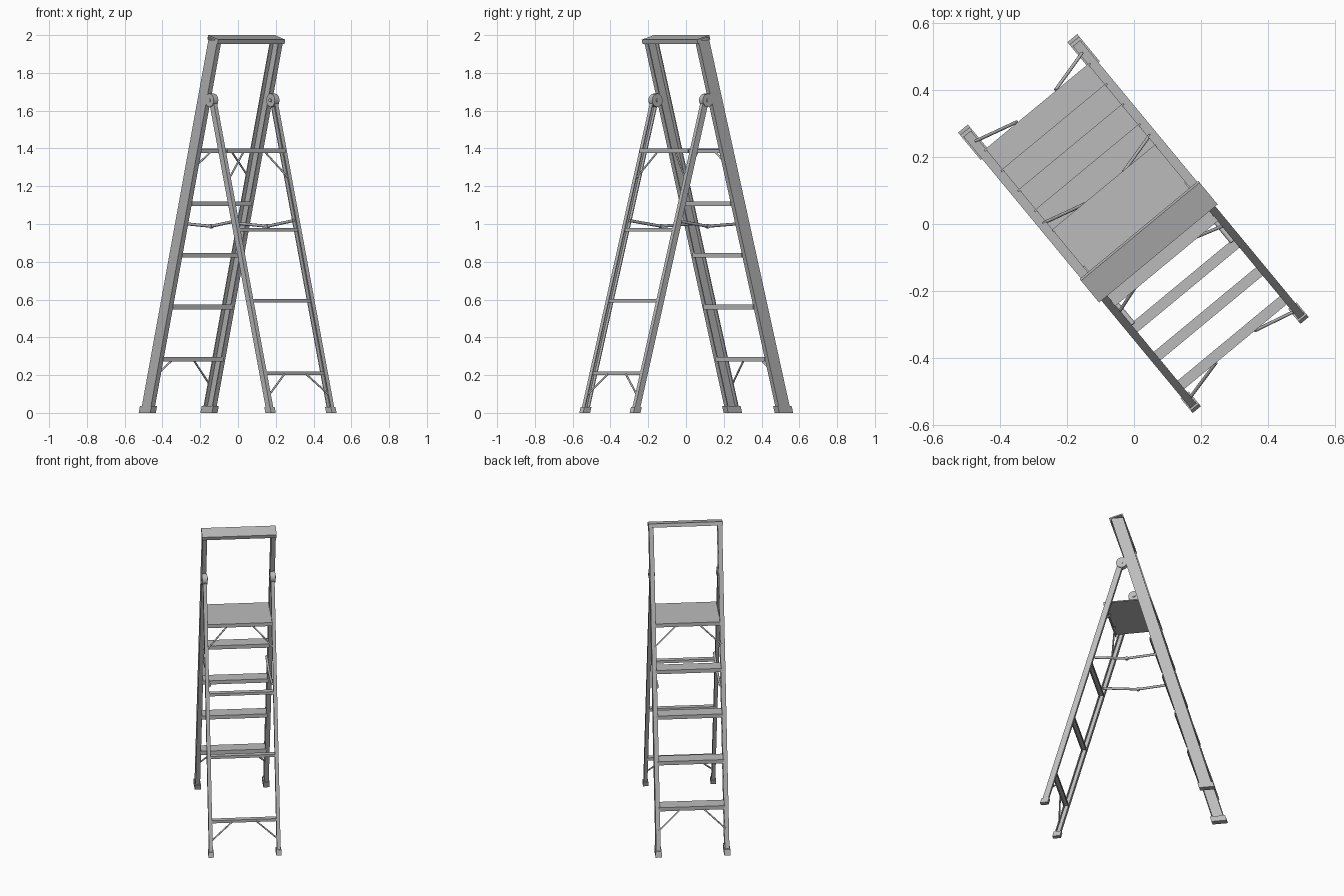
import bpy, bmesh, math
from mathutils import Vector, Matrix

cube = bpy.data.objects.get("Cube")
if cube:
    bpy.data.objects.remove(cube, do_unlink=True)

# One metal colour for everything
metal = bpy.data.materials.new("aluminium_grey")
metal.use_nodes = True
grey = (0.5, 0.5, 0.5, 1)
metal.diffuse_color = grey
metal.node_tree.nodes["Principled BSDF"].inputs["Base Color"].default_value = grey

# Local frame: x runs from climbing side to support side, y across the width
TURN = Matrix.Rotation(math.radians(-50.4), 4, 'Z')


def finish(name, bm, mirror=False, smooth=False):
    bmesh.ops.recalc_face_normals(bm, faces=bm.faces)
    mesh = bpy.data.meshes.new(name)
    bm.to_mesh(mesh)
    bm.free()
    mesh.materials.append(metal)
    ob = bpy.data.objects.new(name, mesh)
    bpy.context.collection.objects.link(ob)
    ob.matrix_world = TURN
    if mirror:
        mod = ob.modifiers.new("both_sides", 'MIRROR')
        mod.use_axis = (False, True, False)
    if smooth:
        for face in mesh.polygons:
            face.use_smooth = len(face.vertices) == 4
    return ob


def loft(name, ring_a, ring_b, mirror=False):
    """Solid between two matching outlines."""
    bm = bmesh.new()
    a = [bm.verts.new(p) for p in ring_a]
    b = [bm.verts.new(p) for p in ring_b]
    bm.faces.new(a)
    bm.faces.new(b)
    for i in range(len(a)):
        j = (i + 1) % len(a)
        bm.faces.new((a[i], a[j], b[j], b[i]))
    return finish(name, bm, mirror)


def channel(half, low, high, wall):
    """C outline: web on the high side, flanges reaching to low."""
    inner = half - wall
    return [(-half, low), (-half, high), (half, high), (half, low),
            (inner, low), (inner, high - wall), (-inner, high - wall), (-inner, low)]


def rect(half, low, high):
    return [(-half, low), (-half, high), (half, high), (half, low)]


def upright(name, outline, line, z0, z1):
    """Pair of leaning members with a horizontal cross-section."""
    ring = lambda z: [(line(z) + x, y, z) for x, y in outline]
    return loft(name, ring(z0), ring(z1), mirror=True)


def crossbar(name, outline, x, z, reach=0.205):
    """Member across the width with an x-z cross-section."""
    ring = lambda y: [(x + px, y, z + pz) for px, pz in outline]
    return loft(name, ring(-reach), ring(reach))


def rod(name, a, b, radius, sides=8, mirror=True):
    a, b = Vector(a), Vector(b)
    d = b - a
    place = Matrix.Translation((a + b) / 2) @ d.to_track_quat('Z', 'Y').to_matrix().to_4x4()
    bm = bmesh.new()
    bmesh.ops.create_cone(bm, cap_ends=True, segments=sides, radius1=radius,
                          radius2=radius, depth=d.length, matrix=place)
    return finish(name, bm, mirror, smooth=True)


def rail_x(z):
    return -0.4975 + 0.285 * z


def leg_x(z):
    return 0.523 - 0.29 * z


# Main rails and support legs, channels open toward the inside
upright("climbing_rails", channel(0.038, 0.198, 0.226, 0.006), rail_x, 0.005, 1.974)
upright("support_legs", channel(0.018, 0.198, 0.221, 0.005), leg_x, 0.005, 1.67)

# Feet
upright("rail_feet", rect(0.048, 0.193, 0.231), rail_x, 0, 0.036)
upright("leg_feet", rect(0.024, 0.193, 0.225), leg_x, 0, 0.032)

# Top cap, square to the rails
lean = Matrix.Rotation(math.atan(0.285), 3, 'Y')
cap_ring = lambda y: [lean @ Vector((x, 0, z)) + Vector((0.072, y, 1.988))
                      for x, z in channel(0.044, -0.024, 0, 0.008)]
loft("top_cap", cap_ring(-0.23), cap_ring(0.23))

# Treads and platform
for n, z in enumerate((0.297, 0.573, 0.847, 1.12)):
    crossbar(f"tread_{n + 1}", channel(0.043, -0.025, 0, 0.005), rail_x(z), z)
crossbar("platform", channel(0.148, -0.024, 0, 0.007), 0.005, 1.4, 0.2)

# Rungs on the support side
for n, z in enumerate((0.218, 0.603, 0.978)):
    crossbar(f"support_rung_{n + 1}", channel(0.016, -0.018, 0, 0.004), leg_x(z), z)

# Diagonal braces under the lowest bars and the platform
for name, line, edge, z, drop in (
        ("tread_brace", rail_x, -0.04, 0.278, 0.12),
        ("rung_brace", leg_x, 0.012, 0.205, 0.11),
        ("platform_front_brace", rail_x, -0.036, 1.38, 0.12),
        ("platform_back_brace", leg_x, 0.012, 1.38, 0.14)):
    rod(name, (line(z) + edge, 0.075, z), (line(z - drop) + edge, 0.206, z - drop), 0.005)

# Folding spreaders, slightly sagging at the middle hinge
hinge = (0.01, 0.193, 0.988)
rod("spreader_front", (rail_x(1.0), 0.193, 1.002), hinge, 0.008)
rod("spreader_back", hinge, (leg_x(1.015), 0.193, 1.018), 0.008)
rod("spreader_hinge", (0.01, 0.184, 0.988), (0.01, 0.202, 0.988), 0.011, 12)

# Pivot brackets joining legs to rails
rod("pivot_bracket", (0.036, 0.194, 1.655), (0.036, 0.226, 1.655), 0.035, 20)
rod("pivot_bolt", (0.036, 0.188, 1.655), (0.036, 0.23, 1.655), 0.01, 12)
